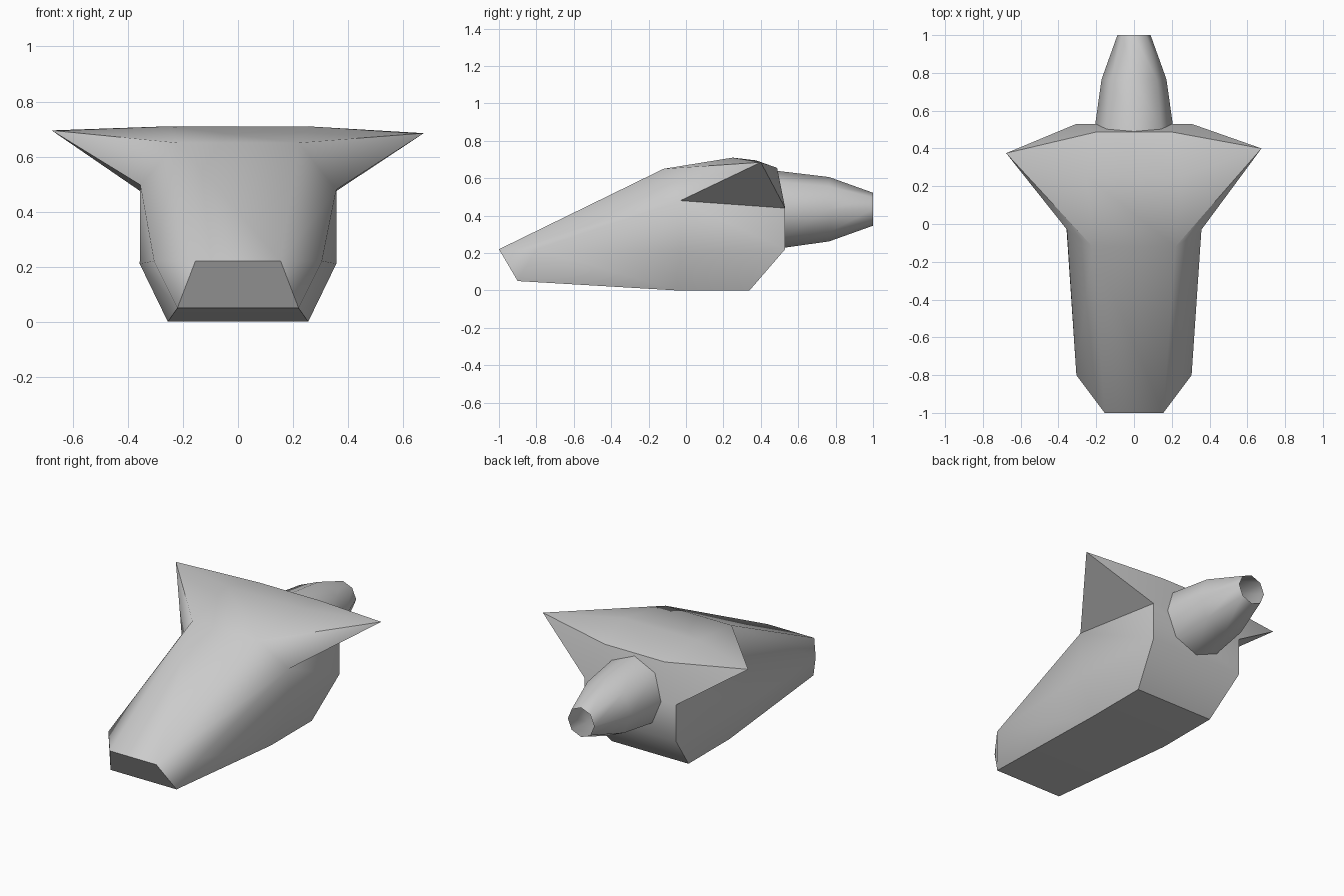
import bpy, bmesh
from math import cos, sin, pi, radians

if "Cube" in bpy.data.objects:
    bpy.data.objects.remove(bpy.data.objects["Cube"])


def finish(name, bm, angle):
    bmesh.ops.recalc_face_normals(bm, faces=bm.faces)
    mesh = bpy.data.meshes.new(name)
    bm.to_mesh(mesh)
    bm.free()
    ob = bpy.data.objects.new(name, mesh)
    bpy.context.collection.objects.link(ob)
    bpy.ops.object.select_all(action='DESELECT')
    ob.select_set(True)
    bpy.context.view_layer.objects.active = ob
    bpy.ops.object.shade_smooth_by_angle(angle=radians(angle))
    return ob


# Hull: corner points of the right half, mirrored to the left
points = {
    'A': (.155, -1, .22), 'B': (.22, -.9, .05), 'C': (.305, -.8, .22),     # nose
    'D': (.22, -.12, .65), 'E': (.357, -.03, .48), 'F': (.357, -.03, .21),
    'G': (.255, -.05, 0),                                                 # middle
    'H': (.25, .25, .71), 'T': (.675, .40, .685),                         # roof, wing tip
    'K': (.2, .487, .655), 'L': (.305, .53, .44), 'M': (.305, .53, .22),
    'N': (.255, .34, 0),                                                  # tail
}
left_fix = {'T': (.677, .375, .695), 'E': (.355, -.03, .497)}
side_faces = ['ADEC', 'ACB', 'CEF', 'CFGB', 'ELMF', 'FMNG',
              'ETL', 'DTE', 'DHT', 'HKT', 'KLT']
centre_loop = 'ADHKLMNGB'

bm = bmesh.new()
right = {k: bm.verts.new(p) for k, p in points.items()}
left = {}
for k, p in points.items():
    x, y, z = left_fix.get(k, p)
    left[k] = bm.verts.new((-x, y, z))
for f in side_faces:
    bm.faces.new([right[k] for k in f])
    bm.faces.new([left[k] for k in reversed(f)])
for a, b in zip(centre_loop, centre_loop[1:] + centre_loop[0]):
    bm.faces.new((right[a], right[b], left[b], left[a]))
finish('hull', bm, 45)

# Exhaust nozzle: open eight-sided tube whose base follows the sloping tail
bm = bmesh.new()
rings = []
for y, r in ((.53, .205), (.765, .172), (1.0, .088)):
    ring = []
    for i in range(8):
        a = i * pi / 4
        z = .434 + r * sin(a)
        yy = y - max(0, z - .44) * .21 if y < .6 else y
        ring.append(bm.verts.new((r * cos(a), yy, z)))
    rings.append(ring)
for lo, hi in zip(rings, rings[1:]):
    for i in range(8):
        j = (i + 1) % 8
        bm.faces.new((lo[i], lo[j], hi[j], hi[i]))
finish('exhaust_nozzle', bm, 60)
